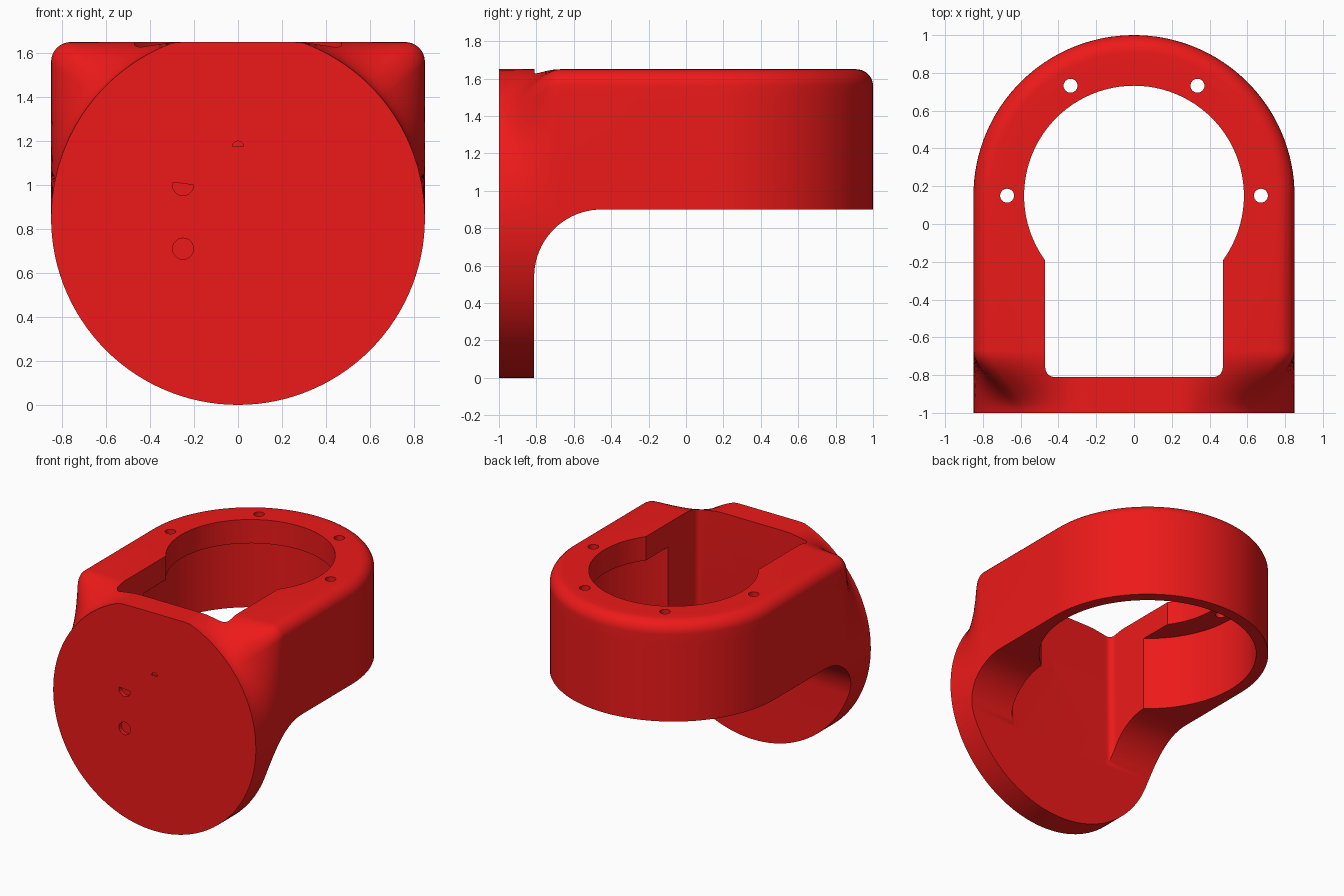
import bpy, bmesh
from math import sin, cos, pi, atan2, radians

if "Cube" in bpy.data.objects:
    bpy.data.objects.remove(bpy.data.objects["Cube"])

R, CZ, TOP, CY = 0.85, 0.85, 1.65, 0.15   # disc radius, disc centre, top height, ring centre
H = TOP - CZ


def make_object(name, bm):
    bmesh.ops.recalc_face_normals(bm, faces=bm.faces)
    me = bpy.data.meshes.new(name)
    bm.to_mesh(me)
    bm.free()
    ob = bpy.data.objects.new(name, me)
    bpy.context.collection.objects.link(ob)
    return ob


def prism(name, outline, lo, hi, axis):
    """Extrude a 2D outline along x (outline = y,z), y (x,z) or z (x,y)."""
    place = {'x': lambda a, b, t: (t, a, b),
             'y': lambda a, b, t: (a, t, b),
             'z': lambda a, b, t: (a, b, t)}[axis]
    bm = bmesh.new()
    ends = [[bm.verts.new(place(a, b, t)) for a, b in outline] for t in (lo, hi)]
    n = len(outline)
    for e in ends:
        bm.faces.new(e)
    for i in range(n):
        j = (i + 1) % n
        bm.faces.new((ends[0][i], ends[0][j], ends[1][j], ends[1][i]))
    return make_object(name, bm)


def arc(cx, cy, r, a0, a1, n):
    return [(cx + r * cos(radians(a0 + (a1 - a0) * i / n)),
             cy + r * sin(radians(a0 + (a1 - a0) * i / n))) for i in range(n + 1)]


def circle(cx, cy, r, n):
    return arc(cx, cy, r, 0, 360, n)[:-1]


# half section of the arm: round below, square with a rounded shoulder above
section = arc(0, 0, R, -90, 0, 30)
section += [(R, H * i / 10) for i in range(1, 9)]
section += arc(R - 0.09, H - 0.09, 0.09, 0, 90, 8)
section += [(0.7 - 0.05 * i, H) for i in range(15)]


def blended(w):
    """Half section between the front disc (w=0) and the arm (w=1)."""
    pts = []
    for h, z in section:
        a = atan2(z, h)
        r = min(R, H / sin(a)) if a > 0.01 else R
        pts.append((r * cos(a) * (1 - w) + h * w, CZ + r * sin(a) * (1 - w) + z * w))
    return pts


# sweep the half section: along one side, around the back, along the other side
rows = []
steps = [i / 14 for i in range(15)]
side = [(-1 + 0.33 * t, t * t * (3 - 2 * t)) for t in steps] + [(CY, 1)]
for y, w in side:
    rows.append([(h, y, z) for h, z in blended(w)])
for i in range(1, 64):
    a = pi * i / 64
    rows.append([(h * cos(a), CY + h * sin(a), z) for h, z in blended(1)])
for y, w in reversed(side):
    rows.append([(-h, y, z) for h, z in blended(w)])

bm = bmesh.new()
grid = [[bm.verts.new(p) for p in row] for row in rows]
for a, b in zip(grid, grid[1:]):
    for i in range(len(section) - 1):
        bm.faces.new((a[i], a[i + 1], b[i + 1], b[i]))
bm.faces.new(grid[0] + grid[-1][::-1])
bmesh.ops.remove_doubles(bm, verts=bm.verts, dist=1e-5)
bmesh.ops.dissolve_degenerate(bm, edges=bm.edges, dist=1e-6)
body = make_object("ring_bracket", bm)

cutters = []
# underside with the large fillet behind the disc
under = [(-0.812, -0.2)] + arc(-0.452, 0.54, 0.36, 180, 90, 20) + [(1.2, 0.9), (1.2, -0.2)]
cutters.append(prism("underside_cut", under, -1.1, 1.1, 'x'))
# keyhole opening
slot = [(0.47, CY), (-0.47, CY)] + arc(-0.42, -0.76, 0.05, 180, 270, 8) \
    + arc(0.42, -0.76, 0.05, 270, 360, 8)
cutters.append(prism("slot_cut", slot, -0.3, 2, 'z'))
cutters.append(prism("bore_cut", circle(0, CY, 0.582, 96), 0.5, 2, 'z'))
cutters.append(prism("recess_cut", circle(0, CY, 0.765, 96), 0.6, 1.47, 'z'))
# screw holes in the ring lip
for k in range(4):
    a = radians(60 * k)
    cutters.append(prism("screw_cut", circle(0.672 * cos(a), CY + 0.672 * sin(a), 0.037, 24),
                         1.2, 2, 'z'))
# shallow marks in the disc face
cutters.append(prism("dent_cut", circle(-0.25, 0.71, 0.048, 20), -1.1, -0.97, 'y'))
cutters.append(prism("dent_cut", arc(-0.25, 1.0, 0.048, 165, 360, 14), -1.1, -0.97, 'y'))
cutters.append(prism("nick_cut", arc(0, 1.175, 0.025, 0, 180, 6), -1.1, -0.99, 'y'))

bpy.context.view_layer.objects.active = body
body.select_set(True)
for c in cutters:
    c.hide_render = True
    m = body.modifiers.new("cut", 'BOOLEAN')
    m.operation = 'DIFFERENCE'
    m.solver = 'EXACT'
    m.object = c
    bpy.ops.object.modifier_apply(modifier=m.name)
for c in cutters:
    bpy.data.objects.remove(c, do_unlink=True)

bpy.ops.object.shade_smooth_by_angle(angle=radians(30))
mat = bpy.data.materials.new("red")
mat.diffuse_color = (0.85, 0.01, 0.01, 1)
mat.use_nodes = True
mat.node_tree.nodes["Principled BSDF"].inputs["Base Color"].default_value = mat.diffuse_color
body.data.materials.clear()
body.data.materials.append(mat)
